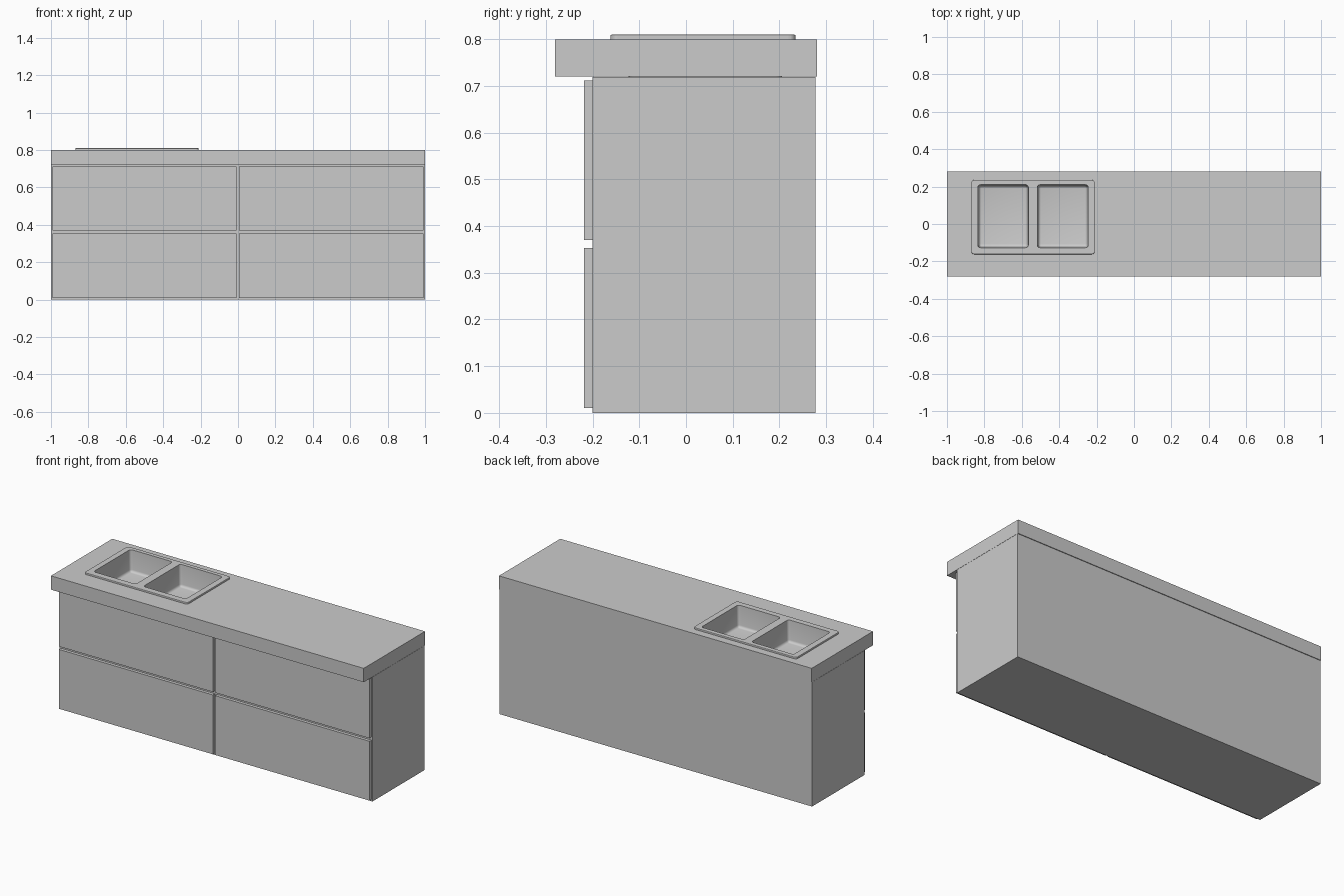
import bpy, bmesh

if "Cube" in bpy.data.objects:
    bpy.data.objects.remove(bpy.data.objects["Cube"])

grey = bpy.data.materials.new("light_grey")
grey.diffuse_color = (0.6, 0.6, 0.6, 1)
grey.use_nodes = True
grey.node_tree.nodes["Principled BSDF"].inputs["Base Color"].default_value = grey.diffuse_color


def box(name, x, y, z):
    """Box from (min, max) ranges, kept in world coordinates."""
    bm = bmesh.new()
    bmesh.ops.create_cube(bm, size=1)
    for v in bm.verts:
        v.co = [r[1] if c > 0 else r[0] for c, r in zip(v.co, (x, y, z))]
    me = bpy.data.meshes.new(name)
    bm.to_mesh(me)
    bm.free()
    me.materials.append(grey)
    ob = bpy.data.objects.new(name, me)
    bpy.context.collection.objects.link(ob)
    return ob


def edit(ob, fn):
    bm = bmesh.new()
    bm.from_mesh(ob.data)
    fn(bm)
    bm.to_mesh(ob.data)
    bm.free()


def bevel(bm, edges, width, segments):
    bmesh.ops.bevel(bm, geom=edges, offset=width, segments=segments,
                    profile=0.5, affect='EDGES', clamp_overlap=True)


def vertical(bm):
    return [e for e in bm.edges
            if abs(e.verts[0].co.z - e.verts[1].co.z) > 1e-4]


# Cabinet body and worktop
cabinet = box("cabinet_body", (-1, 1), (-0.2, 0.277), (0, 0.719))
worktop = box("worktop", (-1, 1), (-0.28, 0.28), (0.72, 0.8))

# Four drawer fronts
for side, x in (("left", (-0.993, -0.008)), ("right", (0.006, 0.993))):
    for level, z in (("lower", (0.01, 0.353)), ("upper", (0.37, 0.712))):
        box(f"drawer_front_{level}_{side}", x, (-0.218, -0.2), z)

# Sink rim with rounded corners and a softened top edge
rim = box("sink_rim", (-0.87, -0.21), (-0.162, 0.235), (0.8, 0.81))


def shape_rim(bm):
    bevel(bm, vertical(bm), 0.015, 4)
    top = [e for e in bm.edges if all(v.co.z > 0.8095 for v in e.verts)]
    bevel(bm, top, 0.003, 2)


edit(rim, shape_rim)

FLOOR, TOP = 0.685, 0.81


def shape_bowl(bm):
    # Walls lean in slightly toward a rounded floor
    cx = sum(v.co.x for v in bm.verts) / 8
    cy = sum(v.co.y for v in bm.verts) / 8
    for v in bm.verts:
        if v.co.z < 0.7:
            v.co.x += 0.006 if v.co.x < cx else -0.006
            v.co.y += 0.006 if v.co.y < cy else -0.006
    bevel(bm, [e for e in bm.edges
               if min(v.co.z for v in e.verts) < 0.7], 0.014, 4)


def open_bowl(bm):
    top = [f for f in bm.faces if all(v.co.z > TOP - 1e-4 for v in f.verts)]
    bmesh.ops.delete(bm, geom=top, context='FACES')
    bmesh.ops.reverse_faces(bm, faces=bm.faces[:])


# Two bowls, each with a cutter for rim, worktop and cabinet
cutters = []
for side, x in (("left", (-0.835, -0.565)), ("right", (-0.517, -0.245))):
    y = (-0.127, 0.21)
    bowl = box(f"sink_bowl_{side}", x, y, (FLOOR, TOP))
    edit(bowl, shape_bowl)
    edit(bowl, open_bowl)
    cut = box(f"bowl_cutter_{side}", x, y, (FLOOR - 0.002, TOP + 0.05))
    edit(cut, lambda bm: bevel(bm, vertical(bm), 0.014, 4))
    cutters.append(cut)
    bpy.context.view_layer.objects.active = bowl
    bpy.ops.object.select_all(action='DESELECT')
    bowl.select_set(True)
    bpy.ops.object.shade_smooth_by_angle(angle=0.7)

for ob in (rim, worktop, cabinet):
    for cut in cutters:
        mod = ob.modifiers.new("bowl_opening", 'BOOLEAN')
        mod.operation = 'DIFFERENCE'
        mod.solver = 'EXACT'
        mod.object = cut
    bpy.context.view_layer.objects.active = ob
    for mod in list(ob.modifiers):
        bpy.ops.object.modifier_apply(modifier=mod.name)

for cut in cutters:
    bpy.data.objects.remove(cut, do_unlink=True)
